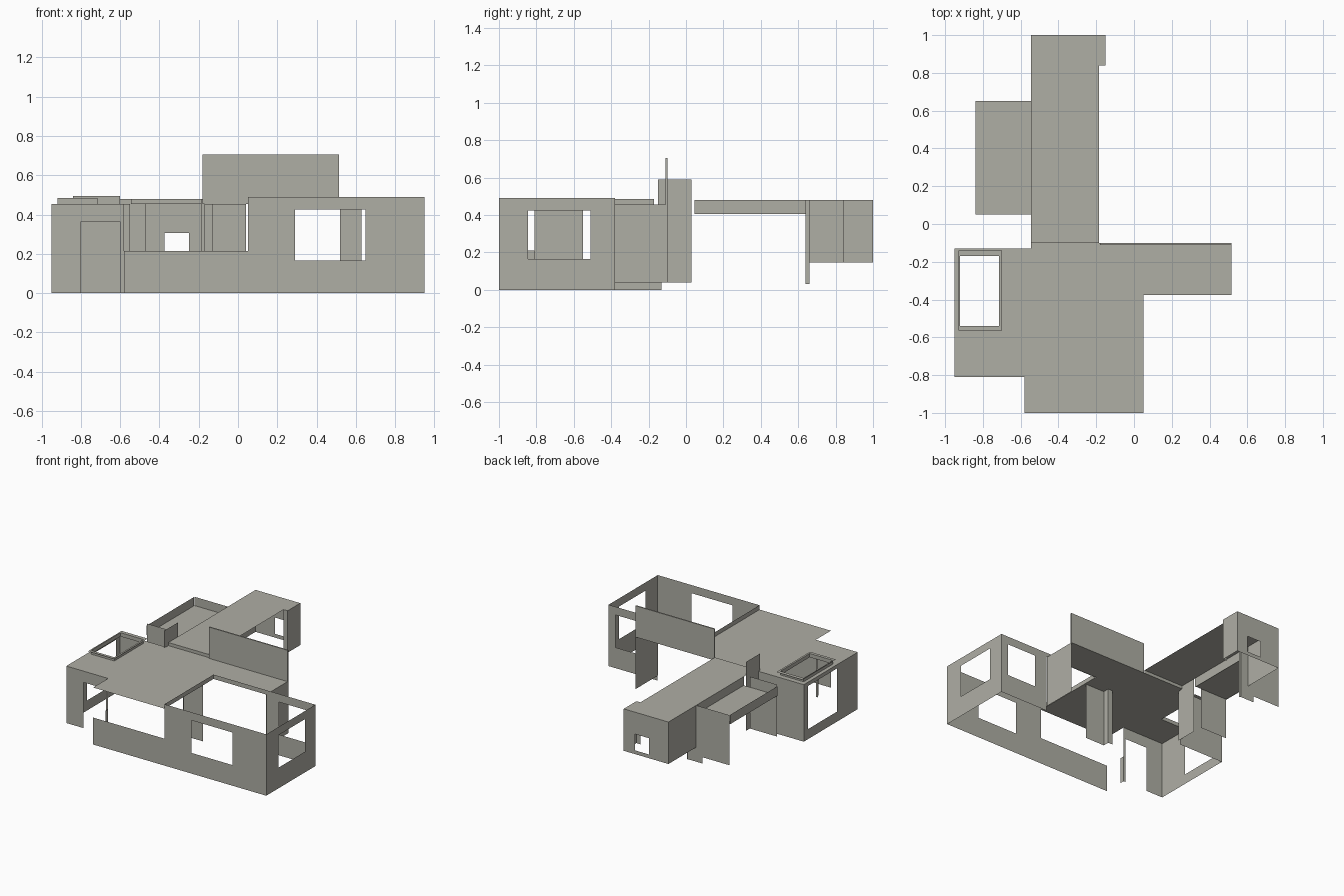
import bpy, bmesh

if "Cube" in bpy.data.objects:
    bpy.data.objects.remove(bpy.data.objects["Cube"])

# One warm grey for the whole shell
mat = bpy.data.materials.new("warm_grey")
mat.diffuse_color = (0.43, 0.425, 0.375, 1)
mat.use_nodes = True
mat.node_tree.nodes["Principled BSDF"].inputs["Base Color"].default_value = mat.diffuse_color


def panel(name, axis, pos, a, b, holes=()):
    """Flat sheet at axis = pos, spanning ranges a and b, with rectangular
    cut-outs (a0, a1, b0, b1). Ranges follow x, y, z order without axis."""
    cuts_a = sorted({*a, *(h[i] for h in holes for i in (0, 1))})
    cuts_b = sorted({*b, *(h[i] for h in holes for i in (2, 3))})
    bm = bmesh.new()
    verts = {}

    def vert(p, q):
        if (p, q) not in verts:
            co = {"x": (pos, p, q), "y": (p, pos, q), "z": (p, q, pos)}[axis]
            verts[p, q] = bm.verts.new(co)
        return verts[p, q]

    for a0, a1 in zip(cuts_a, cuts_a[1:]):
        for b0, b1 in zip(cuts_b, cuts_b[1:]):
            ca, cb = (a0 + a1) / 2, (b0 + b1) / 2
            if any(h[0] < ca < h[1] and h[2] < cb < h[3] for h in holes):
                continue
            quad = [vert(a0, b0), vert(a1, b0), vert(a1, b1), vert(a0, b1)]
            bm.faces.new(quad if axis != "y" else quad[::-1])
    me = bpy.data.meshes.new(name)
    bm.to_mesh(me)
    bm.free()
    me.materials.append(mat)
    ob = bpy.data.objects.new(name, me)
    bpy.context.collection.objects.link(ob)
    return ob


ROOF, HIGH, HALL = 0.455, 0.49, 0.48

# Main roof with stepped outline and skylight opening
panel("main_roof", "z", ROOF, (-0.95, 0.515), (-1.0, -0.10), [
    (-0.95, -0.58, -1.0, -0.81),
    (0.05, 0.515, -1.0, -0.375),
    (-0.95, -0.545, -0.13, -0.10),
    (-0.92, -0.715, -0.54, -0.17)])

# Skylight kerb and flange
panel("skylight_flange", "z", 0.485, (-0.93, -0.70), (-0.565, -0.14),
      [(-0.92, -0.715, -0.54, -0.17)])
for i, x in enumerate((-0.92, -0.715)):
    panel(f"skylight_side_{i}", "x", x, (-0.54, -0.17), (ROOF, 0.485))
for i, y in enumerate((-0.54, -0.17)):
    panel(f"skylight_end_{i}", "y", y, (-0.92, -0.715), (ROOF, 0.485))

# Front wall: low sill on the left, full height with window on the right
panel("front_wall", "y", -1.0, (-0.58, 0.95), (0, HIGH), [
    (-0.58, 0.05, 0.215, HIGH), (0.29, 0.65, 0.165, 0.425)])

# Open-topped right room
panel("right_wall", "x", 0.95, (-1.0, -0.38), (0, HIGH),
      [(-0.845, -0.51, 0.165, 0.425)])
panel("right_room_back_wall", "y", -0.38, (0.05, 0.95), (0, HIGH), [
    (0.05, 0.52, 0, ROOF), (0.63, 0.89, 0.165, 0.425)])
panel("roof_step", "x", 0.05, (-1.0, -0.38), (ROOF, HIGH))

# Alcove behind the right room, with the tall back panel
panel("alcove_side", "x", 0.515, (-0.38, -0.10), (0.04, ROOF))
for i, y in enumerate((-0.11, -0.10)):
    panel(f"tall_back_panel_{i}", "y", y, (-0.18, 0.515), (ROOF, 0.705))
panel("tall_panel_top", "z", 0.705, (-0.18, 0.515), (-0.11, -0.10))
for i, x in enumerate((-0.18, 0.515)):
    panel(f"tall_panel_end_{i}", "x", x, (-0.11, -0.10), (ROOF, 0.705))

# Left block: window wall, doorway wall, back wall
panel("left_wall", "x", -0.95, (-0.81, -0.13), (0, ROOF),
      [(-0.55, -0.18, 0.08, 0.425)])
panel("doorway_wall", "y", -0.81, (-0.95, -0.58), (0, ROOF),
      [(-0.80, -0.60, 0, 0.365)])
panel("doorway_stub", "x", -0.58, (-0.845, -0.81), (0, 0.21))
panel("left_back_wall", "y", -0.13, (-0.95, -0.55), (0, ROOF))
panel("left_return_wall", "x", -0.55, (-0.15, 0.03), (0.04, 0.59))

# Interior column
panel("column_front", "y", -0.50, (-0.13, 0.04), (0.0, ROOF))
panel("column_back", "y", -0.45, (-0.17, -0.13), (0.0, ROOF))
panel("column_side", "x", -0.13, (-0.50, -0.45), (0.0, ROOF))

# Hall: roof, left wall, end wall with opening, small side bump
panel("hall_roof", "z", HALL, (-0.545, -0.15), (-0.10, 1.0),
      [(-0.185, -0.15, -0.10, 0.84)])
panel("hall_front_step", "y", -0.10, (-0.545, -0.185), (ROOF, HALL))
panel("hall_left_wall", "x", -0.545, (0.65, 1.0), (0.145, HALL))
panel("hall_end_wall", "y", 1.0, (-0.545, -0.15), (0.145, HALL),
      [(-0.375, -0.25, 0.175, 0.305)])
panel("hall_bump_side", "x", -0.15, (0.84, 1.0), (0.145, HALL))
panel("hall_bump_front", "y", 0.84, (-0.185, -0.15), (0.145, HALL))

# Side bay: sunken roof, rims and end walls
panel("bay_roof", "z", 0.41, (-0.84, -0.545), (0.05, 0.65))
for i, x in enumerate((-0.84, -0.545)):
    panel(f"bay_rim_{i}", "x", x, (0.045, 0.645), (0.405, HALL))
panel("bay_front_wall", "y", 0.05, (-0.84, -0.60), (0.08, 0.495))
panel("bay_back_wall", "y", 0.65, (-0.84, -0.47), (0.03, HALL),
      [(-0.84, -0.60, 0.03, 0.08)])
panel("bay_post", "x", -0.47, (0.64, 0.66), (0.03, HALL))
